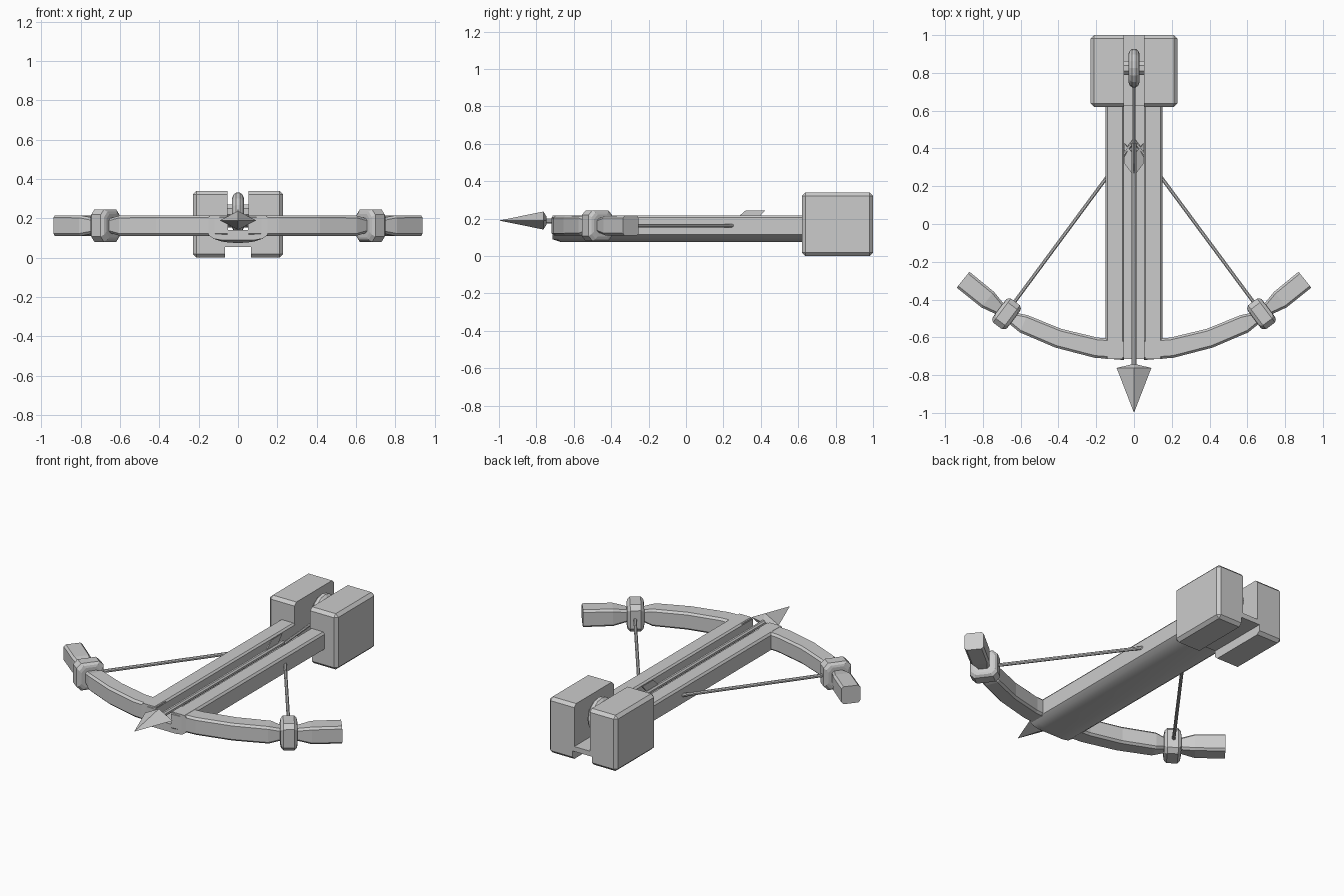
import bpy, bmesh, math
from mathutils import Vector

if "Cube" in bpy.data.objects:
    bpy.data.objects.remove(bpy.data.objects["Cube"])


def loft(name, sections, mirror=False, smooth=False):
    """Skin closed loops of points and cap both ends."""
    bm = bmesh.new()
    rings = [[bm.verts.new(p) for p in s] for s in sections]
    for a, b in zip(rings, rings[1:]):
        n = len(a)
        for i in range(n):
            bm.faces.new((a[i], a[(i + 1) % n], b[(i + 1) % n], b[i]))
    bm.faces.new(rings[0])
    bm.faces.new(rings[-1])
    bmesh.ops.remove_doubles(bm, verts=bm.verts, dist=1e-5)
    bmesh.ops.recalc_face_normals(bm, faces=bm.faces)
    me = bpy.data.meshes.new(name)
    bm.to_mesh(me)
    bm.free()
    ob = bpy.data.objects.new(name, me)
    bpy.context.collection.objects.link(ob)
    if mirror:
        m = ob.modifiers.new("mirror", 'MIRROR')
        m.use_clip = False
        m.use_mirror_merge = False
    if smooth:
        bpy.ops.object.select_all(action='DESELECT')
        bpy.context.view_layer.objects.active = ob
        ob.select_set(True)
        bpy.ops.object.shade_smooth_by_angle(angle=math.radians(35))
    return ob


def oct_loop(c, d, w, h, ch):
    """Chamfered rectangle centred at c, facing horizontal direction d."""
    c, d = Vector(c), Vector(d).normalized()
    side, up = Vector((-d.y, d.x, 0)), Vector((0, 0, 1))
    pts = [(w, h - ch), (w - ch, h), (ch - w, h), (-w, h - ch),
           (-w, ch - h), (ch - w, -h), (w - ch, -h), (w, ch - h)]
    return [c + side * u + up * v for u, v in pts]


def rod(name, a, b, r, n=8, mirror=False):
    a, b = Vector(a), Vector(b)
    q = (b - a).to_track_quat('Z', 'Y')
    ring = [q @ Vector((r * math.cos(2 * math.pi * (i + .5) / n),
                        r * math.sin(2 * math.pi * (i + .5) / n), 0)) for i in range(n)]
    return loft(name, [[a + p for p in ring], [b + p for p in ring]], mirror)


def mirrored(half):
    return half + [(-x, z) for x, z in reversed(half) if x > 0]


# Stock: grooved top, rounded belly
stock = mirrored([(0, .075), (.045, .077), (.085, .083), (.125, .097), (.15, .115), (.15, .205),
                  (.14, .217), (.062, .217), (.052, .207), (.052, .14)])
front = [(x, max(z, .09)) for x, z in stock]
loft("stock", [[(x, y, z) for x, z in s]
               for y, s in ((-.715, front), (-.67, stock), (.63, stock))], smooth=True)

# Rear block: H-shaped section with chamfered outer edges
block = mirrored([(.053, .34), (.212, .34), (.23, .322), (.23, .018), (.212, 0), (.065, 0), (.065, .055)])
half_n = 7
right = [(.053, .085), (.053, .34), (.212, .34), (.23, .322), (.23, .018), (.212, 0), (.065, 0), (.065, .055)]
block = right + [(-x, z) for x, z in reversed(right)]
inset = [(max(-.212, min(.212, x)), max(.018, min(.322, z))) for x, z in block]
loft("rear_block", [[(x, y, z) for x, z in s]
                    for y, s in ((.62, inset), (.638, block), (.982, block), (1.0, inset))])

# Bow limbs: chamfered bar with a narrow neck under the binding
path = [(.053, -.665, .055, .053), (.2, -.655, .054, .053), (.4, -.605, .052, .053),
        (.585, -.528, .05, .052), (.635, -.503, .036, .038), (.715, -.446, .036, .038),
        (.775, -.4, .053, .052), (.905, -.295, .054, .053)]
loops = []
for i, (x, y, w, h) in enumerate(path):
    p, q = path[max(i - 1, 0)], path[min(i + 1, len(path) - 1)]
    d = (1, 0, 0) if i == 0 else (q[0] - p[0], q[1] - p[1], 0)
    loops.append(oct_loop((x, y, .163), d, w, h, .012))
loft("bow_limbs", loops, mirror=True)

# Bindings around the limb necks
axis = Vector((.8, .6, 0))
bind = [(-.048, .056), (-.044, .068), (-.03, .079), (.03, .079), (.044, .068), (.048, .056)]
loft("limb_bindings", [oct_loop(Vector((.675, -.476, .163)) + axis * t, axis, r, r + .003, .026)
                       for t, r in bind], mirror=True)

# Bowstring and draw cord
rod("bowstring", (.66, -.45, .163), (0, .442, .163), .01, mirror=True)
rod("draw_cord", (0, .43, .175), (0, .76, .2), .009)

# Winding wheel and its pin
wheel = []
for x, r in ((-.03, .075), (-.022, .092), (-.01, .102), (.01, .102), (.022, .092), (.03, .075)):
    wheel.append([(x, .825 + r * math.cos(a), .229 + r * math.sin(a))
                  for a in (2 * math.pi * i / 16 for i in range(16))])
loft("wheel", wheel)
rod("wheel_pin", (-.056, .825, .235), (.056, .825, .235), .04)

# Bolt: shaft, diamond head, three fins
rod("bolt_shaft", (0, -.8, .188), (0, .43, .188), .015)


def diamond(y, w, h):
    return [(w, y, .19), (0, y, .19 + h), (-w, y, .19), (0, y, .19 - h)]


loft("bolt_head", [diamond(-.745, .02, .02), diamond(-.762, .092, .048), diamond(-1.0, .0, .0)])
for k in range(3):
    a = math.pi / 2 + k * 2 * math.pi / 3
    out = Vector((math.cos(a), 0, math.sin(a)))
    side = Vector((-out.z, 0, out.x)) * .003
    shape = [(.005, .26), (.057, .32), (.057, .425), (.005, .375)]
    loft(f"bolt_fin_{k + 1}", [[Vector((0, y, .188)) + out * r + side * s for r, y in shape]
                               for s in (-1, 1)])
